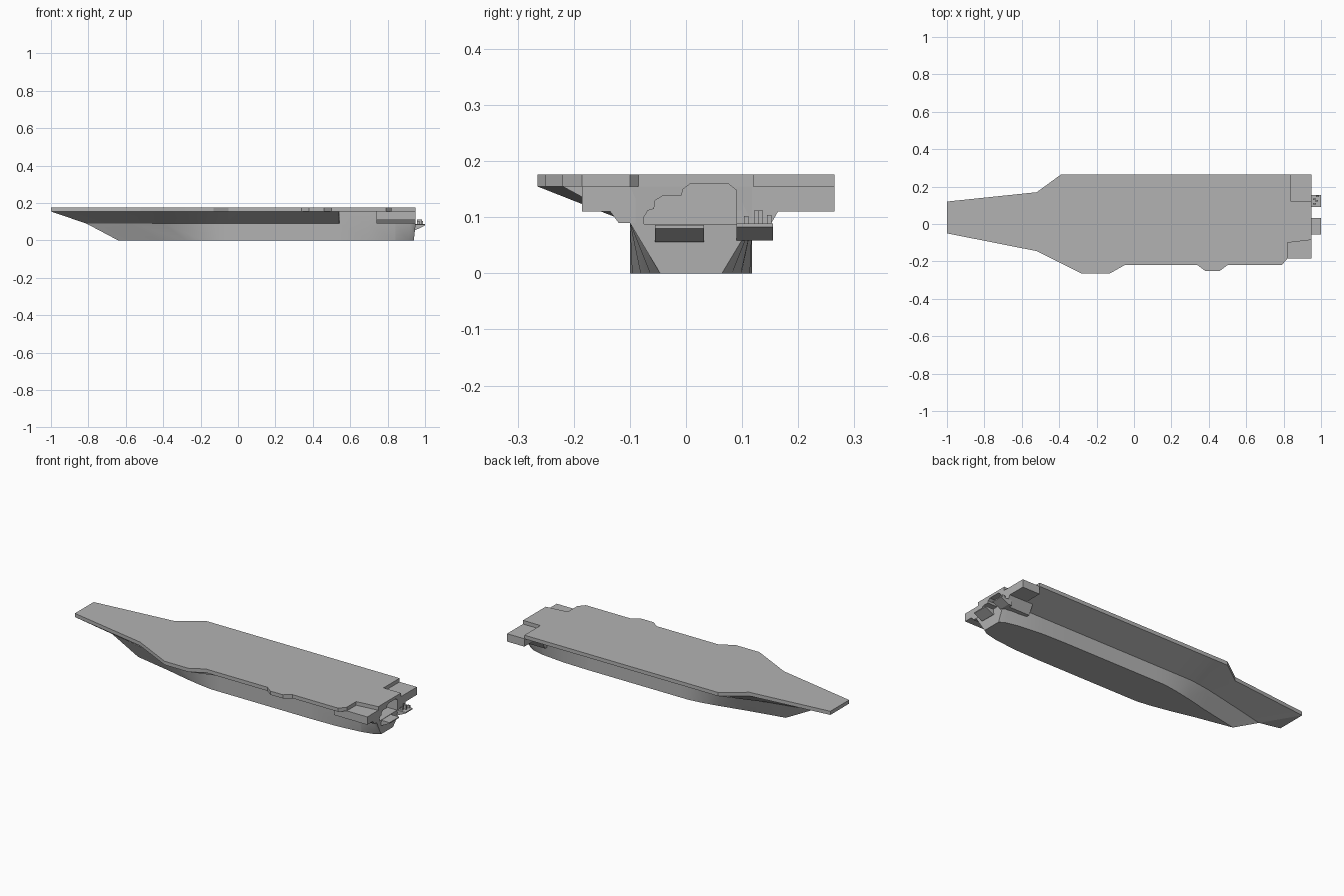
import bpy, bmesh, math

if "Cube" in bpy.data.objects:
    bpy.data.objects.remove(bpy.data.objects["Cube"])

grey = bpy.data.materials.new("hull grey")
grey.use_nodes = True
colour = (0.45, 0.45, 0.45, 1)
grey.diffuse_color = colour
grey.node_tree.nodes["Principled BSDF"].inputs["Base Color"].default_value = colour


def finish(name, bm):
    bmesh.ops.remove_doubles(bm, verts=bm.verts, dist=1e-5)
    bmesh.ops.dissolve_degenerate(bm, edges=bm.edges, dist=1e-5)
    bmesh.ops.recalc_face_normals(bm, faces=bm.faces)
    mesh = bpy.data.meshes.new(name)
    bm.to_mesh(mesh)
    bm.free()
    mesh.materials.append(grey)
    ob = bpy.data.objects.new(name, mesh)
    bpy.context.collection.objects.link(ob)
    return ob


def prism(name, profile, axis, lo, hi):
    """Extrude a closed profile: (x, y) along z, (y, z) along x, or (x, z) along y."""
    place = {"x": lambda p, t: (t, *p),
             "y": lambda p, t: (p[0], t, p[1]),
             "z": lambda p, t: (*p, t)}[axis]
    bm = bmesh.new()
    a = [bm.verts.new(place(p, lo)) for p in profile]
    b = [bm.verts.new(place(p, hi)) for p in profile]
    bm.faces.new(a)
    bm.faces.new(b)
    for i in range(len(a)):
        j = (i + 1) % len(a)
        bm.faces.new((a[i], a[j], b[j], b[i]))
    return finish(name, bm)


def activate(ob):
    bpy.ops.object.select_all(action="DESELECT")
    ob.select_set(True)
    bpy.context.view_layer.objects.active = ob


# Hull loft: keel x, keel half width, knuckle x, knuckle half width,
# deck x, deck edge on each side
KNUCKLE, UNDER, TOP, MID = 0.09, 0.155, 0.176, 0.009
stations = [
    (-.64, 0, -.81, 0, -1, -.05, .12),
    (-.42, .045, -.57, .055, -.52, -.145, .17),
    (-.28, .078, -.40, .092, -.39, -.21, .265),
    (-.18, .098, -.28, .109, -.28, -.265, .265),
    (-.10, .109, -.13, .109, -.13, -.265, .265),
    (-.05, .109, -.05, .109, -.05, -.22, .265),
    (.54, .109, .54, .109, .54, -.22, .265),
    (.543, .109, .543, .109, .543, -.1, .265),
    (.70, .105, .70, .109, .70, -.1, .265),
    (.84, .09, .84, .109, .84, -.1, .265),
    (.843, .089, .843, .109, .843, -.1, .118),
    (.91, .073, .92, .109, .92, -.1, .118),
    (.94, .055, .95, .109, .95, -.1, .118),
]
bm = bmesh.new()
rings = []
for kx, kw, wx, ww, dx, right, left in stations:
    rings.append([bm.verts.new(p) for p in (
        (kx, MID - kw, 0), (kx, MID + kw, 0), (wx, MID + ww, KNUCKLE),
        (dx, left, UNDER), (dx, right, UNDER), (wx, MID - ww, KNUCKLE))])
for a, b in zip(rings, rings[1:]):
    for i in range(6):
        j = (i + 1) % 6
        bm.faces.new((a[i], a[j], b[j], b[i]))
bm.faces.new(rings[-1])
first = rings[0]
bm.faces.new((first[0], first[1], first[2], first[5]))
bm.faces.new((first[2], first[3], first[4], first[5]))
hull = finish("hull", bm)

# Flight deck with angled edges, side bulges and notched stern corners
deck = prism("flight_deck", [
    (-1, -.05), (-.52, -.145), (-.28, -.265), (-.13, -.265), (-.05, -.22),
    (.34, -.22), (.38, -.25), (.46, -.25), (.50, -.22), (.79, -.22),
    (.82, -.185), (.82, -.10), (.95, -.085), (.95, .12), (.84, .12),
    (.84, .265), (-.39, .265), (-.52, .17), (-1, .12)], "z", UNDER, TOP)

# Stern corner platforms and sponson
prism("right_stern_platform", [
    (-.09, .155), (-.185, .155), (-.185, .11), (-.135, .11), (-.12, .09),
    (-.09, .09)], "x", .74, .95)
prism("left_stern_platform", [
    (.10, .155), (.265, .155), (.265, .11), (.10, .11)], "x", .84, .95)
prism("left_stern_sponson", [
    (.09, .112), (.165, .112), (.135, .06), (.09, .06)], "x", .80, .95)

# Stepped opening in the transom
opening = prism("opening_cutter", [
    (-.075, .088), (-.075, .10), (-.068, .112), (-.057, .115), (-.055, .13),
    (-.04, .139), (-.008, .139), (-.005, .15), (.008, .16), (.075, .16),
    (.09, .148), (.09, .088)], "x", .88, .97)
opening.hide_render = True
for ob in (hull, deck):
    activate(ob)
    cut = ob.modifiers.new("opening", "BOOLEAN")
    cut.operation = "DIFFERENCE"
    cut.object = opening
    bpy.ops.object.modifier_apply(modifier=cut.name)
bpy.data.objects.remove(opening)

# Wedge-bottomed landings behind the transom
wedge = [(.93, .086), (1, .086), (1, .08), (.95, .056), (.93, .056)]
prism("centre_landing", wedge, "y", -.055, .032)
prism("left_landing", [(x, z + .003) for x, z in wedge], "y", .09, .155)

# Small fittings on the left landing
for i, (x, y, top) in enumerate([(.965, .107, .102), (.975, .125, .112),
                                 (.965, .133, .112), (.98, .148, .104)]):
    prism(f"landing_fitting_{i + 1}", [
        (x - .008, y - .004), (x + .008, y - .004),
        (x + .008, y + .004), (x - .008, y + .004)], "z", .087, top)

activate(hull)
bpy.ops.object.shade_smooth_by_angle(angle=math.radians(25))
